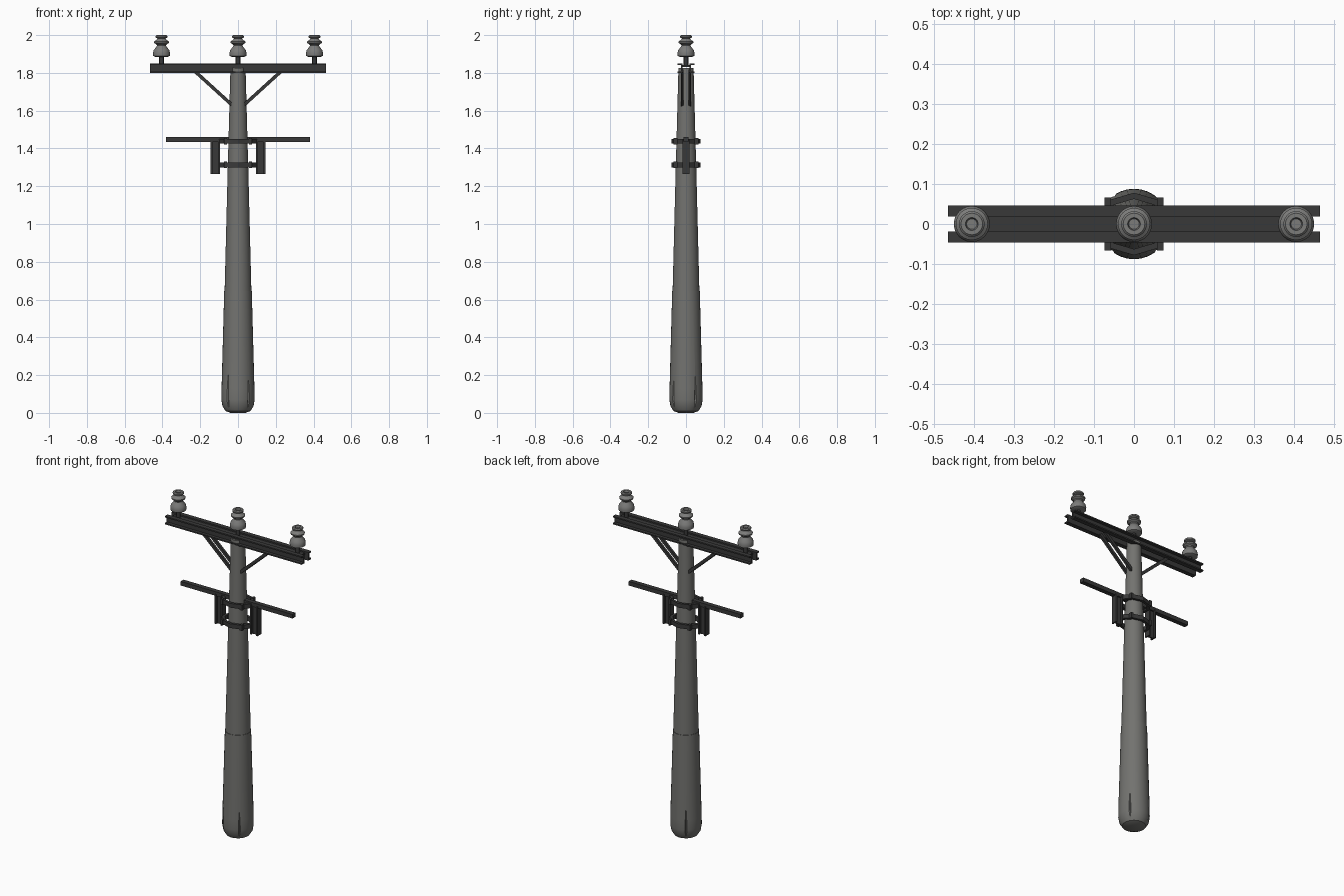
import bpy, bmesh, math
from mathutils import Vector, Matrix

cube = bpy.data.objects.get("Cube")
if cube:
    bpy.data.objects.remove(cube, do_unlink=True)


def material(name, rgb):
    m = bpy.data.materials.new(name)
    m.use_nodes = True
    col = (*rgb, 1)
    m.diffuse_color = col
    m.node_tree.nodes["Principled BSDF"].inputs["Base Color"].default_value = col
    return m


CONCRETE = material("grey concrete", (0.17, 0.17, 0.16))
STEEL = material("dark steel", (0.04, 0.04, 0.04))
CERAMIC = material("grey ceramic", (0.20, 0.20, 0.195))


def finish(bm, name, mat, smooth=False):
    bmesh.ops.recalc_face_normals(bm, faces=bm.faces)
    me = bpy.data.meshes.new(name)
    bm.to_mesh(me)
    bm.free()
    me.materials.append(mat)
    ob = bpy.data.objects.new(name, me)
    bpy.context.collection.objects.link(ob)
    if smooth:
        bpy.ops.object.select_all(action='DESELECT')
        ob.select_set(True)
        bpy.context.view_layer.objects.active = ob
        bpy.ops.object.shade_smooth_by_angle(angle=math.radians(35))
    return ob


def add_box(bm, lo, hi):
    lo, hi = Vector(lo), Vector(hi)
    mat = Matrix.Translation((lo + hi) / 2) @ Matrix.Diagonal((*(hi - lo), 1))
    bmesh.ops.create_cube(bm, size=1, matrix=mat)


def lathe(name, profile, mat, sides, x=0):
    """Spin (radius, height) pairs around a vertical axis and cap the ends."""
    bm = bmesh.new()
    rings = []
    for r, z in profile:
        rings.append([bm.verts.new((x + r * math.cos(math.tau * i / sides),
                                    r * math.sin(math.tau * i / sides), z)) for i in range(sides)])
    for a, b in zip(rings, rings[1:]):
        for i in range(sides):
            j = (i + 1) % sides
            bm.faces.new((a[i], a[j], b[j], b[i]))
    bm.faces.new(rings[0])
    bm.faces.new(rings[-1])
    return finish(bm, name, mat, True)


# Pole: a thicker foot section and a tapering shaft above it
foot = lathe("pole_foot", [(0.04, 0), (0.066, 0.01), (0.082, 0.035), (0.088, 0.07),
                           (0.087, 0.13), (0.073, 0.645)], CONCRETE, 32)
lathe("pole_shaft", [(0.071, 0.64), (0.055, 1.27), (0.04, 1.825)], CONCRETE, 32)

# Narrow tapering cracks cut into the foot
bm = bmesh.new()
for angle, height in ((35, 0.2), (125, 0.24), (232, 0.25), (310, 0.19)):
    a = math.radians(angle)
    place = (Matrix.Translation((0.087 * math.cos(a), 0.087 * math.sin(a), height / 2 + 0.02))
             @ Matrix.Rotation(a, 4, 'Z'))
    bmesh.ops.create_cone(bm, cap_ends=True, segments=4, radius1=0.008, radius2=0.001,
                          depth=height, matrix=place)
cutter = finish(bm, "crack_cutter", CONCRETE)
cutter.hide_render = True
cutter.hide_viewport = True
cut = foot.modifiers.new("cracks", 'BOOLEAN')
cut.operation = 'DIFFERENCE'
cut.object = cutter

# Top crossarm: two channels back to back, tied by a plate
for side, label in ((-1, "front"), (1, "back")):
    bm = bmesh.new()

    def strip(y0, y1, z0, z1):
        y0, y1 = sorted((side * y0, side * y1))
        add_box(bm, (-0.465, y0, z0), (0.465, y1, z1))

    strip(0.019, 0.027, 1.80, 1.85)
    strip(0.027, 0.046, 1.842, 1.85)
    strip(0.027, 0.046, 1.80, 1.808)
    finish(bm, "crossarm_channel_" + label, STEEL)
bm = bmesh.new()
add_box(bm, (-0.44, -0.019, 1.832), (0.44, 0.019, 1.842))
finish(bm, "crossarm_tie_plate", STEEL)

# Diagonal braces from the pole to the crossarm
for sx, label in ((1, "left"), (-1, "right")):
    bm = bmesh.new()
    for y in (-0.02, 0.02):
        a, b = Vector((sx * 0.032, y, 1.63)), Vector((sx * 0.23, y, 1.81))
        d = b - a
        rot = Matrix.Rotation(-math.atan2(d.z, d.x), 4, 'Y')
        bmesh.ops.create_cube(bm, size=1, matrix=Matrix.Translation((a + b) / 2) @ rot
                              @ Matrix.Diagonal((d.length, 0.014, 0.018, 1)))
    finish(bm, "brace_" + label, STEEL)

# Insulators: stacked sheds with a recessed top, each on a steel pin
SHEDS = [(0.034, 1.885), (0.044, 1.89), (0.045, 1.905), (0.041, 1.922), (0.029, 1.935),
         (0.024, 1.944), (0.026, 1.95), (0.039, 1.958), (0.04, 1.966), (0.026, 1.975),
         (0.02, 1.982), (0.031, 1.987), (0.032, 1.995), (0.027, 2.0), (0.016, 2.0), (0.013, 1.988)]
for x, label in ((-0.405, "right"), (0, "middle"), (0.405, "left")):
    lathe("insulator_" + label, SHEDS, CERAMIC, 24, x)
    lathe("insulator_pin_" + label, [(0.012, 1.835), (0.012, 1.89)], STEEL, 12, x)

# Lower crossarm in two halves, with I-section hangers below
for sx, label in ((1, "left"), (-1, "right")):
    def part(bm, x0, x1, y, z0, z1):
        x0, x1 = sorted((sx * x0, sx * x1))
        add_box(bm, (x0, -y, z0), (x1, y, z1))

    bm = bmesh.new()
    part(bm, 0.05, 0.38, 0.014, 1.435, 1.46)
    finish(bm, "lower_arm_" + label, STEEL)
    bm = bmesh.new()
    part(bm, 0.095, 0.104, 0.019, 1.265, 1.445)
    part(bm, 0.136, 0.145, 0.019, 1.265, 1.445)
    part(bm, 0.104, 0.136, 0.005, 1.265, 1.445)
    finish(bm, "hanger_" + label, STEEL)

# Faceted clamp bands around the pole, with bolt lugs
OUTLINE = [(0.1, -0.016), (0.1, 0.016), (0.062, 0.06), (0, 0.078), (-0.062, 0.06),
           (-0.1, 0.016), (-0.1, -0.016), (-0.062, -0.06), (0, -0.078), (0.062, -0.06)]
for z, label in ((1.425, "upper"), (1.30, "lower")):
    bm = bmesh.new()
    loops = [[bm.verts.new((x * s, y * s, z + h)) for x, y in OUTLINE]
             for s, h in ((1, 0), (1, 0.026), (0.8, 0.026), (0.8, 0))]
    n = len(OUTLINE)
    for k in range(4):
        a, b = loops[k], loops[(k + 1) % 4]
        for i in range(n):
            j = (i + 1) % n
            bm.faces.new((a[i], a[j], b[j], b[i]))
    for sx in (-1, 1):
        for sy in (-1, 1):
            c = Vector((sx * 0.066, sy * 0.056, z + 0.013))
            half = Vector((0.008, 0.01, 0.017))
            add_box(bm, c - half, c + half)
    finish(bm, "clamp_band_" + label, STEEL)
